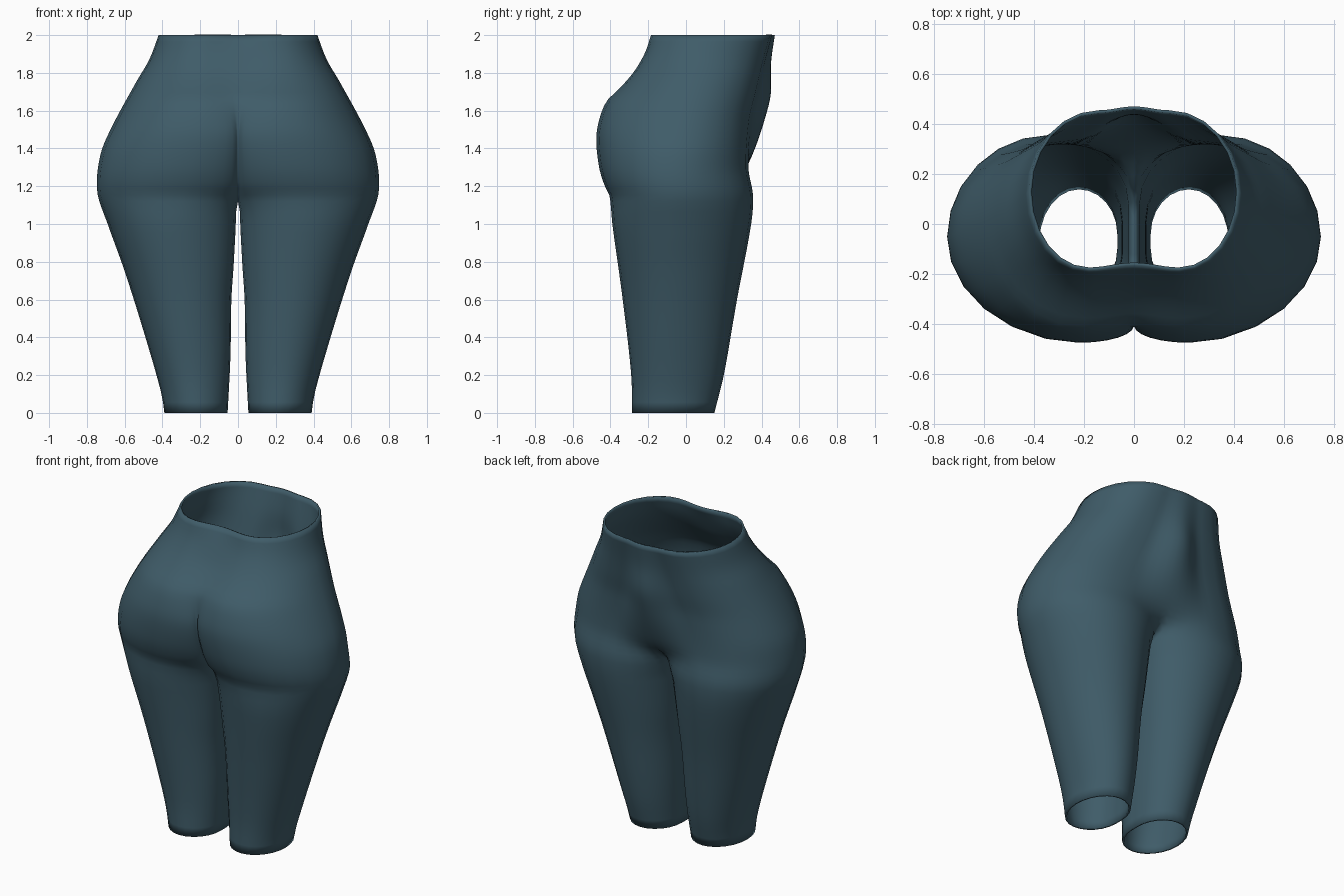
import bpy
import bmesh
from math import sin, cos, pi

cube = bpy.data.objects.get("Cube")
if cube:
    bpy.data.objects.remove(cube, do_unlink=True)

CROTCH = 1.12
QUARTER = 6    # steps in each quarter of a cross-section
STRIP = 4      # steps along the inner side of a leg


def profile(*points):
    """Smooth curve through (height, value) points."""
    def sample(z):
        n = len(points)
        i = 0
        while i < n - 2 and z > points[i + 1][0]:
            i += 1
        (za, a), (zb, b) = points[i], points[i + 1]

        def slope(k):
            lo, hi = points[max(k - 1, 0)], points[min(k + 1, n - 1)]
            return (hi[1] - lo[1]) / (hi[0] - lo[0])

        h = zb - za
        t = min(max((z - za) / h, 0), 1)
        s = t * t * (3 - 2 * t)
        bend_a = t * (1 - t) ** 2 * h * slope(i)
        bend_b = t * t * (t - 1) * h * slope(i + 1)
        return a + (b - a) * s + bend_a + bend_b
    return sample


def fade(z, low, high):
    """One below low, falling to zero above high."""
    t = min(max((z - low) / (high - low), 0), 1)
    return 1 - t * t * (3 - 2 * t)


def mix(a, b, t):
    return a + (b - a) * t


# Silhouette curves of one half
outer_x = profile((0, .39), (.1, .405), (.4, .49), (.75, .6), (1, .69), (1.17, .745),
                  (1.36, .73), (1.5, .675), (1.75, .54), (1.87, .47), (2, .42))
outer_y = profile((0, -.07), (1, -.04), (1.3, -.05), (1.6, 0), (2, .13))
inner_x = profile((0, .055), (.3, .04), (.6, .035), (.8, .022), (1.08, .01), (2, .01))

# Seat side: fullest line and centre line
seat_y = profile((0, -.285), (.2, -.29), (.6, -.335), (1, -.39), (1.15, -.405), (1.2, -.43),
                 (1.3, -.46), (1.45, -.475), (1.55, -.46), (1.65, -.42), (1.72, -.35),
                 (1.8, -.28), (1.9, -.22), (2, -.185))
seat_x = profile((0, .22), (.6, .29), (1, .33), (1.2, .28), (1.45, .22), (2, .18))
cleft_y = profile((0, -.1), (.8, -.14), (1.12, -.2), (1.2, -.3), (1.35, -.38), (1.5, -.41),
                  (1.65, -.395), (1.72, -.335), (1.8, -.27), (2, -.165))

# Belly side: thigh line and centre line
thigh_y = profile((0, .15), (.2, .2), (.6, .27), (1, .345), (1.15, .355), (1.3, .33),
                  (1.55, .345), (1.7, .38), (1.85, .415), (2, .455))
thigh_x = profile((0, .22), (.6, .28), (1, .33), (1.2, .34), (1.4, .3), (1.7, .2), (2, .14))
belly_y = profile((0, -.04), (.8, .04), (1.12, .1), (1.2, .22), (1.27, .3), (1.4, .365),
                  (1.6, .43), (1.7, .45), (1.85, .45), (2, .47))


def inner_curve(peak, end, crease):
    """Points from a fullest line to the centre, creased or smooth."""
    pts = []
    for k in range(1, QUARTER + 1):
        t = k / QUARTER
        a = t * pi / 2
        across = mix(t, sin(a), crease)
        depth = mix(cos(a) ** 2, cos(a), crease)
        pts.append((mix(peak[0], end[0], across), mix(end[1], peak[1], depth)))
    return pts


def section(z):
    """Half cross-section, from seat centre round the hip to belly centre."""
    in_x = inner_x(z) if z < CROTCH else 0
    seat, thigh = (seat_x(z), seat_y(z)), (thigh_x(z), thigh_y(z))
    seat_end, belly_end = (in_x, cleft_y(z)), (in_x, belly_y(z))
    ring = inner_curve(seat, seat_end, fade(z, 1.45, 1.75))[::-1]
    for k in range(-QUARTER, QUARTER + 1):
        a = k / QUARTER * pi / 2
        px, py = seat if k < 0 else thigh
        ring.append((mix(px, outer_x(z), cos(a)), mix(outer_y(z), py, abs(sin(a)))))
    ring += inner_curve(thigh, belly_end, fade(z, 1.12, 1.3))
    if z <= CROTCH:
        for k in range(1, STRIP):
            ring.append((in_x, mix(belly_end[1], seat_end[1], k / STRIP)))
    return ring


# Skin one half; legs are closed tubes and the hips are open at the centre
leg_rows = [CROTCH * k / 20 for k in range(21)]
hip_rows = [CROTCH + (2 - CROTCH) * k / 26 for k in range(1, 27)]
bm = bmesh.new()
below = None
for z in leg_rows + hip_rows:
    row = [bm.verts.new((x, y, z)) for x, y in section(z)]
    if below:
        closed = z <= CROTCH
        for i in range(len(row) if closed else len(row) - 1):
            j = (i + 1) % len(row)
            bm.faces.new((below[i], below[j], row[j], row[i]))
    below = row
mesh = bpy.data.meshes.new("leggings")
bm.to_mesh(mesh)
bm.free()
leggings = bpy.data.objects.new("leggings", mesh)
bpy.context.collection.objects.link(leggings)

# Cloth colour
cloth = bpy.data.materials.new("slate_teal_cloth")
cloth.use_nodes = True
colour = (.05, .107, .14, 1)
cloth.diffuse_color = colour
shader = cloth.node_tree.nodes["Principled BSDF"]
shader.inputs["Base Color"].default_value = colour
shader.inputs["Roughness"].default_value = .8
mesh.materials.append(cloth)

# Mirror to both sides and give the cloth thickness
mirror = leggings.modifiers.new("both_sides", "MIRROR")
mirror.merge_threshold = .002
shell = leggings.modifiers.new("cloth_thickness", "SOLIDIFY")
shell.thickness = .012
shell.offset = -1

bpy.context.view_layer.objects.active = leggings
leggings.select_set(True)
bpy.ops.object.shade_smooth_by_angle(angle=pi / 3)
